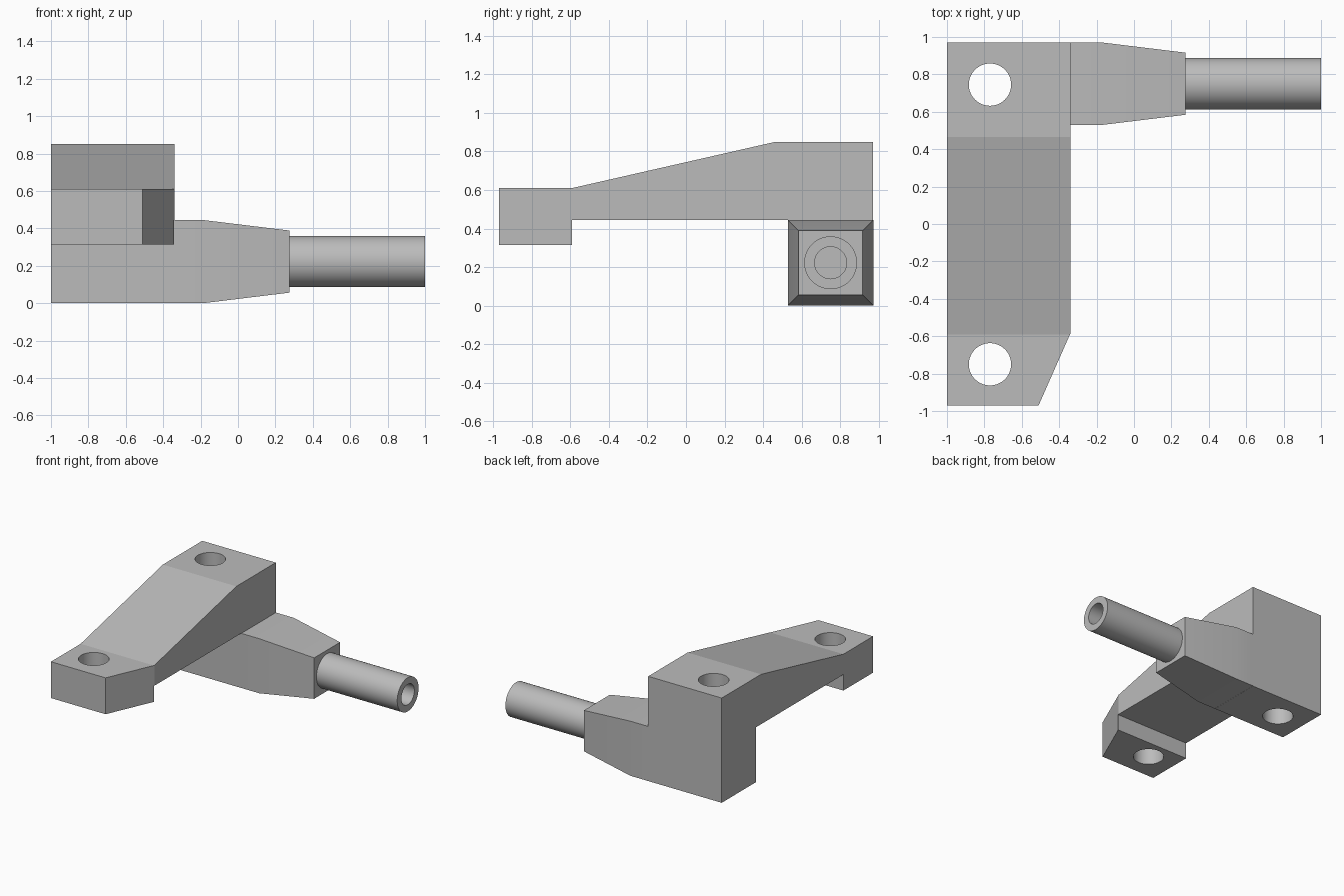
import bpy, bmesh, math
from mathutils import Matrix, Vector

if "Cube" in bpy.data.objects:
    bpy.data.objects.remove(bpy.data.objects["Cube"])

grey = bpy.data.materials.new("plain grey")
grey.use_nodes = True
colour = (0.5, 0.5, 0.5, 1)
grey.diffuse_color = colour
grey.node_tree.nodes["Principled BSDF"].inputs["Base Color"].default_value = colour


def make(name, bm):
    bmesh.ops.recalc_face_normals(bm, faces=bm.faces)
    mesh = bpy.data.meshes.new(name)
    bm.to_mesh(mesh)
    bm.free()
    mesh.materials.append(grey)
    ob = bpy.data.objects.new(name, mesh)
    bpy.context.collection.objects.link(ob)
    return ob


def smooth(ob, degrees):
    bpy.ops.object.select_all(action="DESELECT")
    ob.select_set(True)
    bpy.context.view_layer.objects.active = ob
    bpy.ops.object.shade_smooth_by_angle(angle=math.radians(degrees))


def prism(name, points, offset):
    bm = bmesh.new()
    face = bm.faces.new([bm.verts.new(p) for p in points])
    out = bmesh.ops.extrude_face_region(bm, geom=[face])
    moved = [v for v in out["geom"] if isinstance(v, bmesh.types.BMVert)]
    bmesh.ops.translate(bm, verts=moved, vec=offset)
    return make(name, bm)


def cut(target, cutter):
    mod = target.modifiers.new("cut", "BOOLEAN")
    mod.operation, mod.solver, mod.object = "DIFFERENCE", "EXACT", cutter
    bpy.context.view_layer.objects.active = target
    bpy.ops.object.modifier_apply(modifier=mod.name)
    bpy.data.objects.remove(cutter)


LEFT, RIGHT = -1.0, -0.34
BACK, INNER = 0.97, 0.53

# Sloping arm with front foot and rear block, extruded across its width
profile = [(-0.97, 0.315), (-0.59, 0.315), (-0.59, 0.445), (INNER, 0.445),
           (INNER, 0), (BACK, 0), (BACK, 0.85), (0.465, 0.85),
           (-0.59, 0.61), (-0.97, 0.61)]
arm = prism("bracket_arm", [(LEFT, y, z) for y, z in profile], (RIGHT - LEFT, 0, 0))

# Slanted corner on the front foot
corner = [(RIGHT, -0.585), (-0.51, -0.97), (-0.55, -1.06), (-0.2, -1.06), (-0.2, -0.268)]
cut(arm, prism("corner_cutter", [(x, y, -0.1) for x, y in corner], (0, 0, 1.1)))

# Bolt holes
for y in (-0.75, 0.745):
    bm = bmesh.new()
    bmesh.ops.create_cone(bm, cap_ends=True, segments=64, radius1=0.113, radius2=0.113,
                          depth=2, matrix=Matrix.Translation((-0.77, y, 0.4)))
    cut(arm, make("hole_cutter", bm))
smooth(arm, 8)

# Tapered socket beside the rear block
bm = bmesh.new()
centre = Vector((0, 0.75, 0.2225))
rings = []
for x, half in ((RIGHT, 0.2215), (-0.18, 0.2215), (0.275, 0.166)):
    rings.append([bm.verts.new(centre + Vector((x, a * half, b * half)))
                  for a, b in ((-1, -1), (1, -1), (1, 1), (-1, 1))])
for r, s in zip(rings, rings[1:]):
    for i in range(4):
        j = (i + 1) % 4
        bm.faces.new((r[i], r[j], s[j], s[i]))
bm.faces.new(rings[-1])
smooth(make("tapered_socket", bm), 30)

# Hollow round tube, turned around the x axis
bm = bmesh.new()
outline = [bm.verts.new((x, 0.75 + r, 0.2225)) for x, r in
           ((0.275, 0.137), (1, 0.137), (1, 0.083), (0.275, 0.083))]
edges = [bm.edges.new(pair) for pair in zip(outline, outline[1:])]
bmesh.ops.spin(bm, geom=outline + edges, cent=centre, axis=(1, 0, 0),
               angle=math.tau, steps=64, use_duplicate=False)
bmesh.ops.remove_doubles(bm, verts=bm.verts, dist=0.0001)
smooth(make("hollow_tube", bm), 30)
